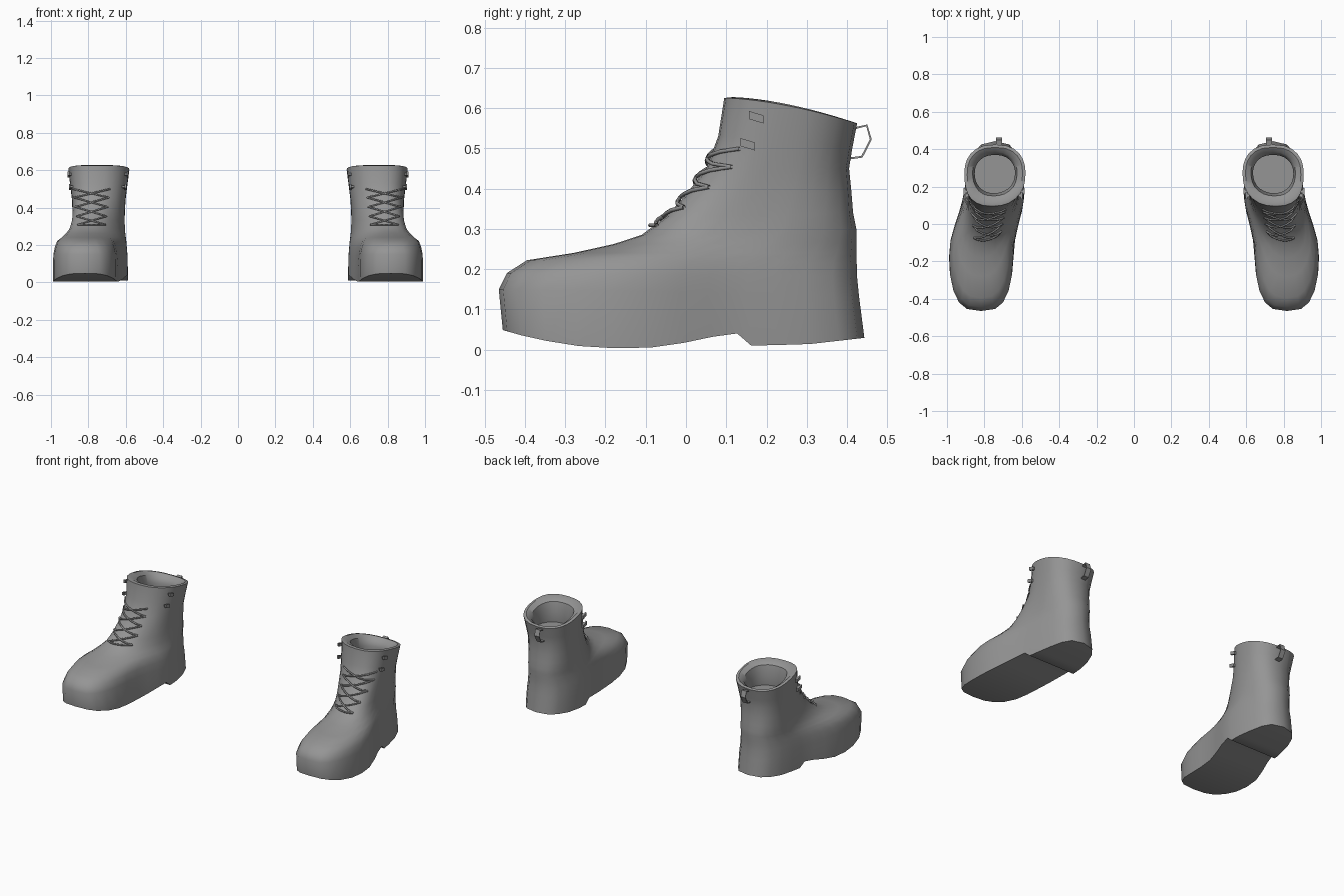
import bpy, bmesh
from math import radians
from mathutils import Vector
from mathutils.bvhtree import BVHTree

cube = bpy.data.objects.get("Cube")
if cube:
    bpy.data.objects.remove(cube)

grey = bpy.data.materials.new("grey leather")
grey.use_nodes = True
grey.diffuse_color = (0.3, 0.3, 0.3, 1)
grey.node_tree.nodes["Principled BSDF"].inputs["Base Color"].default_value = (0.3, 0.3, 0.3, 1)

# Stations along each ring, front to back
U = [0, .012, .05, .12, .21, .31, .41, .5, .58, .648, .687, .76, .85, .93, .98, 1]
SOLE = [(-.46, .05), (-.4, .033), (-.3, .012), (-.2, .003), (-.05, .006), (.04, .028),
        (.126, .041), (.161, .01), (.3, .013), (.45, .03)]
CENTRE = [(-.2, .818), (-.1, .812), (0, .787), (.1, .757), (.2, .745), (.45, .742)]
# Rings: front y, front z, back y, back z, front half width, back half width, squareness
RINGS = [
    (-.455, .05, .443, .03, .185, .155, 3),
    (-.465, .15, .43, .13, .182, .155, 3),
    (-.445, .19, .425, .18, .172, .155, 2.8),
    (-.395, .222, .424, .215, .158, .155, 2.7),
    (-.28, .24, .424, .24, .14, .155, 2.5),
    (-.18, .262, .424, .27, .13, .153, 2.4),
    (-.11, .285, .423, .3, .125, .152, 2.4),
    (-.05, .33, .415, .34, .125, .15, 2.4),
    (0, .385, .411, .39, .13, .148, 2.4),
    (.05, .45, .405, .45, .14, .148, 2.4),
    (.08, .53, .413, .5, .152, .154, 2.4),
    (.095, .625, .425, .562, .16, .166, 2.4),
    (.115, .627, .41, .567, .145, .15, 2.4),
    (.15, .605, .385, .55, .115, .122, 2.3),
    (.165, .54, .37, .52, .105, .11, 2.2),
    (.16, .48, .375, .48, .108, .112, 2.2),
]


def lookup(table, y):
    for (a, p), (b, q) in zip(table, table[1:]):
        if y <= b:
            return p + (q - p) * max(0, (y - a) / (b - a))
    return table[-1][1]


def finish(ob, name):
    ob.name = name
    ob.data.materials.append(grey)
    return ob


def mesh_object(name, bm, smooth=None):
    bmesh.ops.recalc_face_normals(bm, faces=bm.faces)
    me = bpy.data.meshes.new(name)
    bm.to_mesh(me)
    ob = bpy.data.objects.new(name, me)
    bpy.context.collection.objects.link(ob)
    if smooth:
        bpy.ops.object.select_all(action='DESELECT')
        ob.select_set(True)
        bpy.context.view_layer.objects.active = ob
        bpy.ops.object.shade_smooth_by_angle(angle=radians(smooth))
    return finish(ob, name)


def ring_verts(bm, ring, side, is_sole):
    yf, zf, yb, zb, wf, wb, p = ring
    left, right = [], []
    for u in U:
        y = yf + (yb - yf) * u
        z = lookup(SOLE, y) if is_sole else zf + (zb - zf) * u ** 1.6
        half = (wf + (wb - wf) * u) * max(0, 1 - abs(2 * u - 1) ** p) ** (1 / p)
        cx = lookup(CENTRE, y)
        left.append(bm.verts.new((side * (cx + half), y, z)))
        if 0 < u < 1:
            right.append(bm.verts.new((side * (cx - half), y, z)))
    return left + right[::-1]


def cap(bm, loop):
    # Strip of faces joining the two sides of a ring
    n = len(loop)
    for i in range(len(U) - 1):
        quad = [loop[i], loop[i + 1], loop[-i - 1], loop[-i % n]]
        bm.faces.new(list(dict.fromkeys(quad)))


def build_boot(side, label):
    bm = bmesh.new()
    loops = [ring_verts(bm, r, side, k == 0) for k, r in enumerate(RINGS)]
    n = len(loops[0])
    for a, b in zip(loops, loops[1:]):
        for i in range(n):
            j = (i + 1) % n
            bm.faces.new((a[i], a[j], b[j], b[i]))
    cap(bm, loops[0])
    cap(bm, loops[-1])
    bmesh.ops.recalc_face_normals(bm, faces=bm.faces)
    tree = BVHTree.FromBMesh(bm)
    mesh_object(label + "_boot", bm, 42)

    # Laces crossing over the instep
    laces = bpy.data.curves.new("laces", 'CURVE')
    laces.dimensions = '3D'
    laces.bevel_depth = .005
    laces.bevel_resolution = 1

    def lace(x0, z0, x1, z1):
        pts = []
        for k in range(7):
            t = k / 6
            z = z0 + (z1 - z0) * t
            x = side * (.783 + x0 + (x1 - x0) * t)
            hit = tree.ray_cast(Vector((x, -1, z)), Vector((0, 1, 0)))[0]
            if hit:
                pts.append(hit + Vector((0, -.006, .004)))
        spline = laces.splines.new('POLY')
        spline.points.add(len(pts) - 1)
        for sp, co in zip(spline.points, pts):
            sp.co = (*co, 1)

    rows = [.305, .35, .4, .45, .495]
    lace(-.075, rows[0], .075, rows[0])
    for k, (z0, z1) in enumerate(zip(rows, rows[1:])):
        w0, w1 = .075 + .006 * k, .081 + .006 * k
        for s in (-1, 1):
            lace(s * w0, z0, -s * w1, z1)
    ob = bpy.data.objects.new("laces", laces)
    bpy.context.collection.objects.link(ob)
    finish(ob, label + "_laces")

    # Lace hooks on both sides of the collar
    bm = bmesh.new()
    for y, z in ((.175, .577), (.153, .51)):
        for s in (-1, 1):
            hit = tree.ray_cast(Vector((side * .75 + s * .5, y, z)), Vector((-s, 0, 0)))[0]
            for size, out in (((.02, .016, .012), .003), ((.01, .036, .02), .014)):
                made = bmesh.ops.create_cube(bm, size=1)["verts"]
                for v in made:
                    dx, dy, dz = (c * d for c, d in zip(v.co, size))
                    v.co = hit + Vector((dx + s * out, dy, dz - .3 * dy))
    mesh_object(label + "_lace_hooks", bm)

    # Pull loop at the back
    bm = bmesh.new()
    path = [(.408, .475), (.437, .479), (.459, .522), (.449, .557), (.42, .55)]
    edge = [[bm.verts.new((side * x, y, z)) for y, z in path] for x in (.705, .738)]
    for i in range(len(path) - 1):
        bm.faces.new((edge[0][i], edge[0][i + 1], edge[1][i + 1], edge[1][i]))
    loop = mesh_object(label + "_pull_loop", bm)
    solid = loop.modifiers.new("thickness", 'SOLIDIFY')
    solid.thickness = .005
    solid.offset = 0


build_boot(1, "left")
build_boot(-1, "right")
